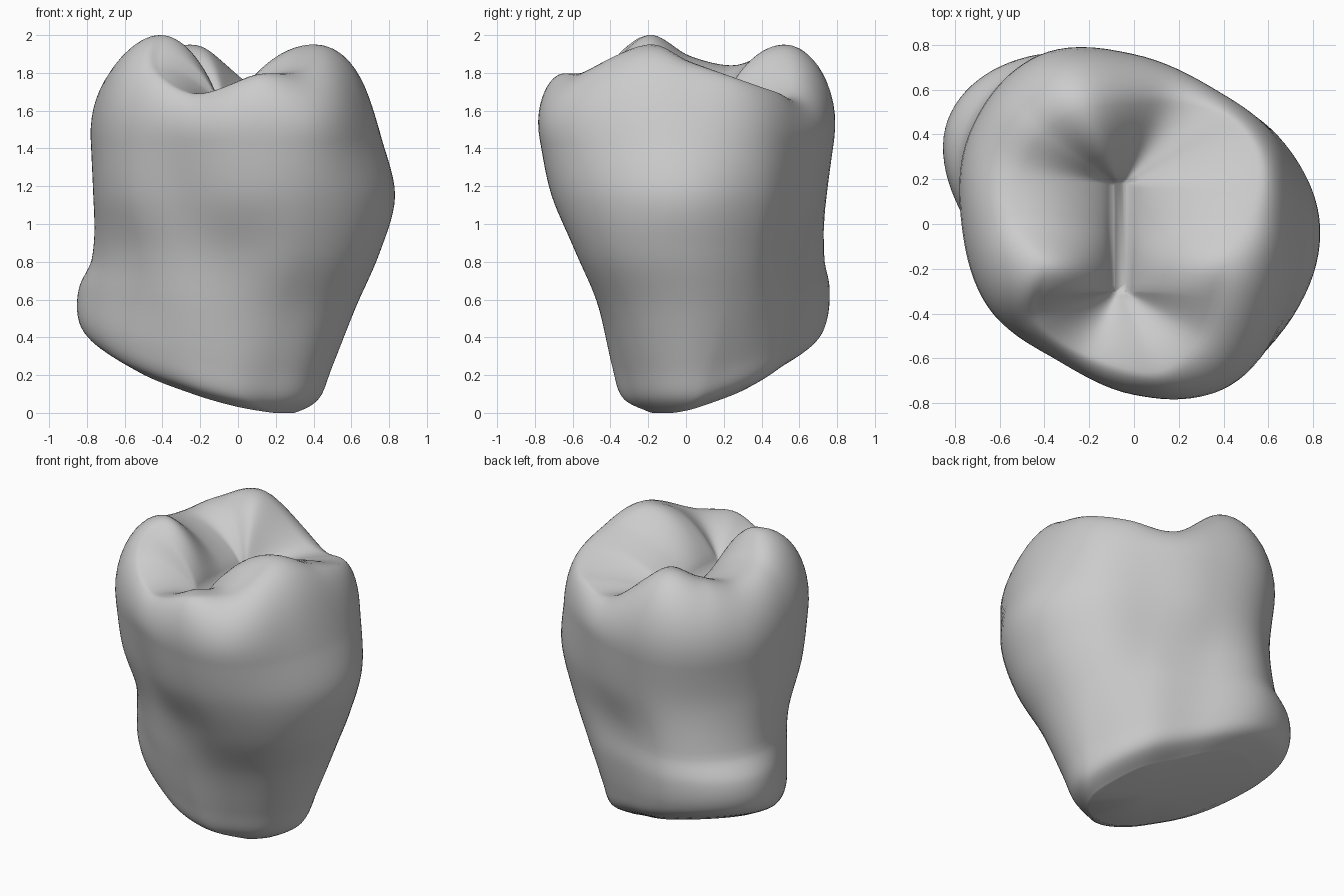
import bpy
import bmesh
from math import sin, cos, pi, atan2, sqrt
from mathutils import Vector

if "Cube" in bpy.data.objects:
    bpy.data.objects.remove(bpy.data.objects["Cube"], do_unlink=True)


def spline(keys, steps, closed):
    """Catmull-Rom samples through tuples of any length."""
    n = len(keys)
    pick = (lambda i: keys[i % n]) if closed else (lambda i: keys[min(max(i, 0), n - 1)])
    out = []
    for i in range(n if closed else n - 1):
        for k in range(steps):
            t = k / steps
            row = zip(pick(i - 1), pick(i), pick(i + 1), pick(i + 2))
            out.append([b + t * (c - a) / 2 + t * t * (a - 2.5 * b + 2 * c - d / 2)
                        + t ** 3 * (1.5 * (b - c) + (d - a) / 2) for a, b, c, d in row])
    if not closed:
        out.append(list(keys[-1]))
    return out


def radius(outline, angle):
    """Look up a finely sampled outline at any angle."""
    n = len(outline)
    place = angle / (2 * pi) * n % n
    i = int(place)
    here, after = outline[i % n][0], outline[(i + 1) % n][0]
    return here + (after - here) * (place - i)


def tilt(x, y, z):
    """Raise the root base towards the back corner on the -x side."""
    along = max(((y - x) / sqrt(2) + 0.26) / 1.2, 0)
    return z + max(0, 1 - z / 0.8) * 0.42 * along


# Body sections: height, then radius every 30 degrees starting from +x
sections = [
    (0, .32, .32, .36, .42, .64, .72, .54, .35, .27, .24, .24, .28),
    (.08, .43, .44, .49, .56, .8, .89, .68, .47, .38, .34, .33, .38),
    (.25, .5, .5, .54, .61, .86, .95, .74, .53, .43, .39, .39, .45),
    (.55, .62, .6, .59, .64, .87, .94, .74, .57, .49, .46, .5, .58),
    (.85, .75, .69, .61, .64, .83, .85, .72, .61, .54, .55, .66, .74),
    (1.15, .83, .755, .67, .715, .82, .82, .755, .705, .625, .69, .78, .82),
    (1.45, .76, .745, .7, .755, .86, .84, .77, .745, .69, .755, .835, .79),
]

# Chewing rim: cusps and the notches between them
rim_keys = [
    (.4, -.2, 1.95), (.51, .02, 1.86), (.55, .27, 1.77), (.42, .47, 1.7),
    (.15, .55, 1.68), (-.2, .54, 1.94), (-.42, .42, 1.89), (-.52, .24, 1.84),
    (-.53, .02, 1.89), (-.41, -.2, 2), (-.43, -.42, 1.82), (-.22, -.58, 1.69),
    (.1, -.66, 1.79), (.3, -.5, 1.81),
]
rim = [Vector(p) for p in spline(rim_keys, 9, True)]
angles = [atan2(p.y, p.x) for p in rim]

# Root and wall
rings = []
for z, *radii in spline(sections, 7, False):
    outline = spline([(r,) for r in radii], 12, True)
    ring = []
    for a in angles:
        r = radius(outline, a)
        x, y = r * cos(a), r * sin(a)
        ring.append(Vector((x, y, tilt(x, y, z))))
    rings.append(ring)

# Rounded shoulder, leaving the wall along its slope and level at the rim
below, wall = rings[-2:]
for k in range(1, 13):
    t = k / 12
    s = 1 - t
    ring = []
    for b, w, p in zip(below, wall, rim):
        lift = w + (w - b) * (.55 * (p.z - w.z) / (w.z - b.z))
        brow = p.lerp(Vector((w.x, w.y, p.z)), .55)
        ring.append(w * s ** 3 + lift * 3 * s * s * t + brow * 3 * s * t * t + p * t ** 3)
    rings.append(ring)

# Cusp slopes falling to the central fissure
floor = [Vector((-.06 + .03 * cos(a), max(-.3, min(.18, p.y)), 1.58))
         for a, p in zip(angles, rim)]
for k in range(15, -1, -1):
    t = k / 16
    ring = []
    for f, p in zip(floor, rim):
        v = f.lerp(p, t)
        v.z = f.z + (p.z - f.z) * sin(t * pi / 2) ** .68
        ring.append(v)
    rings.append(ring)

# Skin the rings and close both ends
bm = bmesh.new()
loops = [[bm.verts.new(v) for v in ring] for ring in rings]
count = len(rim)
for low, high in zip(loops, loops[1:]):
    for i in range(count):
        j = (i + 1) % count
        bm.faces.new((low[i], low[j], high[j], high[i]))
bm.faces.new(loops[-1])
centre = bm.verts.new(sum(rings[0], Vector()) / count)
for i in range(count):
    bm.faces.new((centre, loops[0][(i + 1) % count], loops[0][i]))
bmesh.ops.recalc_face_normals(bm, faces=bm.faces)

mesh = bpy.data.meshes.new("molar_tooth")
bm.to_mesh(mesh)
bm.free()
tooth = bpy.data.objects.new("molar_tooth", mesh)
bpy.context.collection.objects.link(tooth)

# Plain grey enamel
enamel = bpy.data.materials.new("grey_enamel")
enamel.use_nodes = True
colour = (.6, .6, .6, 1)
enamel.diffuse_color = colour
enamel.node_tree.nodes["Principled BSDF"].inputs["Base Color"].default_value = colour
mesh.materials.append(enamel)
mesh.shade_smooth()
